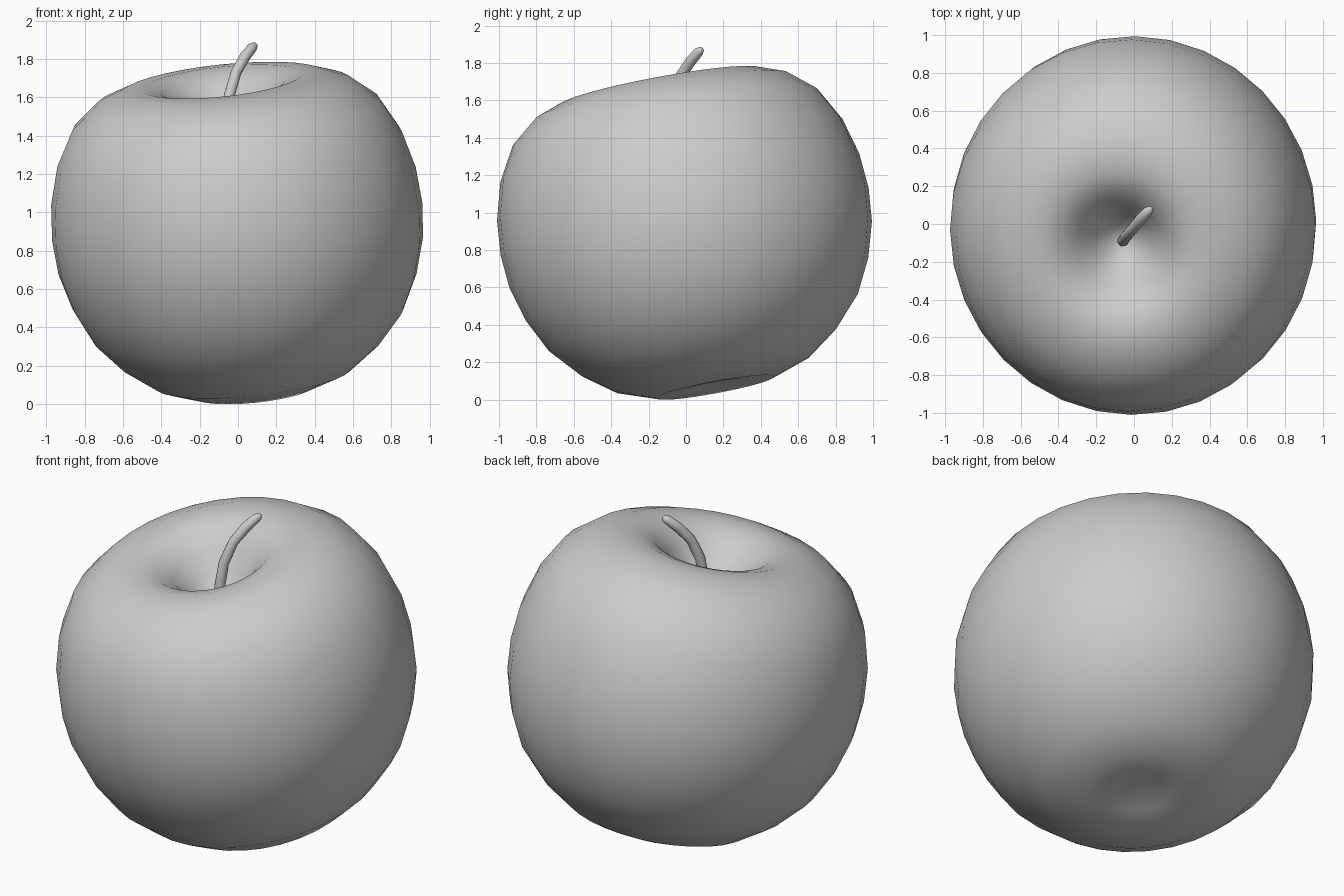
import bpy, bmesh, math
from mathutils import Vector

if "Cube" in bpy.data.objects:
    bpy.data.objects.remove(bpy.data.objects["Cube"])

grey = bpy.data.materials.new("plain grey")
grey.diffuse_color = (0.6, 0.6, 0.6, 1)
grey.use_nodes = True
grey.node_tree.nodes["Principled BSDF"].inputs["Base Color"].default_value = grey.diffuse_color


def finish(name, bm):
    """Turn a bmesh into a smooth, grey object."""
    bmesh.ops.recalc_face_normals(bm, faces=bm.faces)
    for f in bm.faces:
        f.smooth = True
    mesh = bpy.data.meshes.new(name)
    bm.to_mesh(mesh)
    bm.free()
    mesh.materials.append(grey)
    obj = bpy.data.objects.new(name, mesh)
    bpy.context.collection.objects.link(obj)
    return obj


def skin(bm, rings, start, end):
    """Bridge rings of vertices and close both ends to a point."""
    n = len(rings[0])
    for i in range(n):
        j = (i + 1) % n
        for a, b in zip(rings, rings[1:]):
            bm.faces.new((a[i], a[j], b[j], b[i]))
        bm.faces.new((start, rings[0][j], rings[0][i]))
        bm.faces.new((end, rings[-1][i], rings[-1][j]))


# Fruit body: lathed profile (radius, height) with a deep top hollow and shallow base dimple
profile = [(.08, .50), (.16, .58), (.24, .68), (.33, .755), (.43, .787), (.55, .777),
           (.69, .725), (.83, .61), (.93, .43), (.985, .23), (1.0, .04), (.985, -.14),
           (.93, -.33), (.84, -.51), (.70, -.665), (.53, -.79), (.32, -.865), (.15, -.85)]
SEGMENTS = 32
bm = bmesh.new()
rings = [[bm.verts.new((.97 * r * math.cos(2 * math.pi * k / SEGMENTS),
                        r * math.sin(2 * math.pi * k / SEGMENTS), z))
          for k in range(SEGMENTS)] for r, z in profile]
skin(bm, rings, bm.verts.new((0, 0, .47)), bm.verts.new((0, 0, -.82)))

# Lean the fruit to the front left and stand it on the ground
lean = Vector((0, 0, 1)).rotation_difference(Vector((-.105, -.185, 1)))
for v in bm.verts:
    v.co = lean @ v.co
low = min(v.co.z for v in bm.verts)
for v in bm.verts:
    v.co.z -= low
finish("fruit_body", bm)

# Stem: round tube along a bent path, tapering at the tip
path = [Vector(p) for p in ((-.06, -.09, 1.32), (-.058, -.088, 1.48), (-.045, -.07, 1.61),
                            (-.01, -.03, 1.73), (.035, .025, 1.81), (.075, .068, 1.86),
                            (.09, .083, 1.873))]
radii = (.03, .03, .029, .028, .029, .026, .016)
bm = bmesh.new()
rings = []
for i, (p, r) in enumerate(zip(path, radii)):
    d = path[min(i + 1, len(path) - 1)] - path[max(i - 1, 0)]
    q = d.to_track_quat('Z', 'Y')
    rings.append([bm.verts.new(p + q @ Vector((r * math.cos(a), r * math.sin(a), 0)))
                  for a in (2 * math.pi * k / 12 for k in range(12))])
skin(bm, rings, bm.verts.new(path[0]), bm.verts.new(path[-1] + Vector((.005, .005, .005))))
finish("stem", bm)
